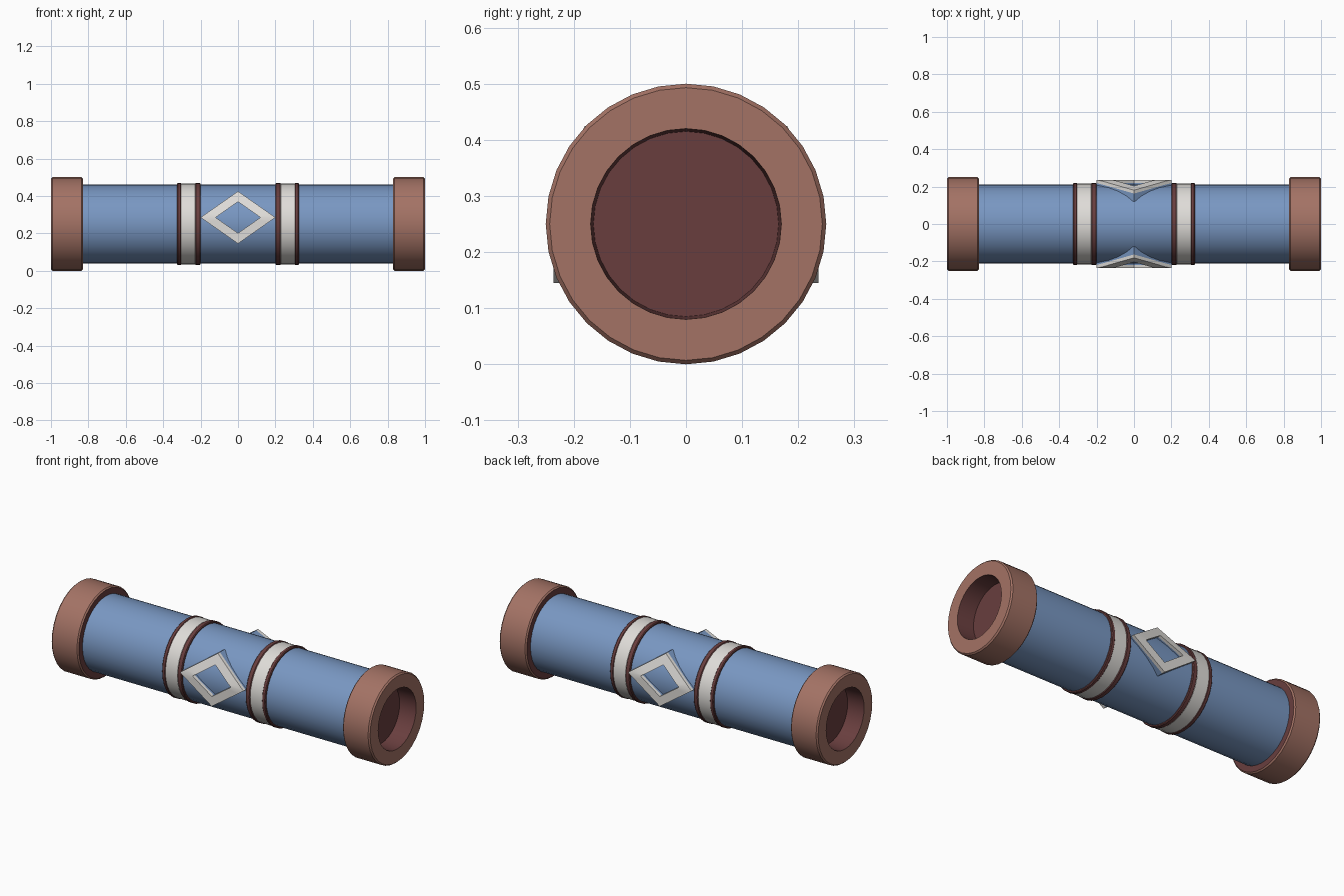
import bpy, bmesh, math

if "Cube" in bpy.data.objects:
    bpy.data.objects.remove(bpy.data.objects["Cube"], do_unlink=True)

AXIS_Z = 0.25


def material(name, color):
    m = bpy.data.materials.new(name)
    m.use_nodes = True
    m.diffuse_color = (*color, 1)
    m.node_tree.nodes["Principled BSDF"].inputs["Base Color"].default_value = (*color, 1)
    return m


BLUE = material("blue", (0.19, 0.31, 0.54))
BROWN = material("clay_brown", (0.37, 0.17, 0.13))
DARK = material("dark_red", (0.14, 0.048, 0.048))
WHITE = material("off_white", (0.74, 0.72, 0.69))


def finish(name, bm, mats, angle=35):
    bmesh.ops.recalc_face_normals(bm, faces=bm.faces)
    mesh = bpy.data.meshes.new(name)
    bm.to_mesh(mesh)
    bm.free()
    for m in mats:
        mesh.materials.append(m)
    ob = bpy.data.objects.new(name, mesh)
    bpy.context.collection.objects.link(ob)
    bpy.ops.object.select_all(action='DESELECT')
    ob.select_set(True)
    bpy.context.view_layer.objects.active = ob
    bpy.ops.object.shade_smooth_by_angle(angle=math.radians(angle))
    return ob


def lathe(name, profile, mats, slots=None, closed=False, sides=32):
    """Turn an (x, radius) profile around the long axis; slots colour its segments."""
    bm = bmesh.new()
    rings = []
    for x, r in profile:
        if r == 0:
            rings.append([bm.verts.new((x, 0, AXIS_Z))] * sides)
        else:
            turn = [2 * math.pi * i / sides for i in range(sides)]
            rings.append([bm.verts.new((x, r * math.sin(a), AXIS_Z + r * math.cos(a)))
                          for a in turn])
    pairs = list(zip(rings, rings[1:]))
    if closed:
        pairs.append((rings[-1], rings[0]))
    for s, (p, q) in enumerate(pairs):
        for i in range(sides):
            j = (i + 1) % sides
            loop = list(dict.fromkeys((p[i], p[j], q[j], q[i])))
            bm.faces.new(loop).material_index = slots[s] if slots else 0
    return finish(name, bm, mats)


def ring(name, x0, x1, r, mat):
    b = 0.004
    lathe(name, [(x0, 0.19), (x0, r - b), (x0 + b, r), (x1 - b, r), (x1, r - b), (x1, 0.19)],
          [mat], closed=True)


# Tube
lathe("tube_body", [(-0.85, 0), (-0.85, 0.21), (0.85, 0.21), (0.85, 0)], [BLUE])

# End caps and bands on both sides
for side, s in (("left", 1), ("right", -1)):
    cap = [(0.83, 0), (0.83, 0.243), (0.837, 0.25), (0.992, 0.25), (1, 0.243),
           (1, 0.17), (0.9, 0.165), (0.9, 0)]
    lathe(side + "_end_cap", [(s * x, r) for x, r in cap], [BROWN, DARK],
          slots=[1, 0, 0, 0, 0, 1, 1])
    for part, a, b, r, mat in (("inner_trim", 0.2, 0.228, 0.22, DARK),
                               ("band", 0.225, 0.308, 0.217, WHITE),
                               ("outer_trim", 0.303, 0.325, 0.22, DARK)):
        ring(side + "_" + part, min(s * a, s * b), max(s * a, s * b), r, mat)


# Diamond frames, bent inwards towards the top
def diamond(name, s):
    bm = bmesh.new()
    corners = [(0.2, 0), (0, 0.14), (-0.2, 0), (0, -0.14)]
    steps = 6
    path = []
    for (ax, az), (bx, bz) in zip(corners, corners[1:] + corners[:1]):
        for k in range(steps):
            t = k / steps
            path.append((ax + (bx - ax) * t, az + (bz - az) * t))
    # cross-section: scale, depth below the face, or None for the buried back
    section = [(1, None), (1, 0.018), (1, 0), (0.6, 0), (0.6, 0.018), (0.6, None)]
    slots = [0, 1, 1, 1, 0, 0]
    loops = []
    for px, pz in path:
        loop = []
        for scale, depth in section:
            z = 0.285 + pz * scale
            face = 0.236 - max(0, z - 0.29) * 0.41
            y = 0.12 if depth is None else face - depth
            loop.append(bm.verts.new((px * scale, s * y, z)))
        loops.append(loop)
    n = len(section)
    for p, q in zip(loops, loops[1:] + loops[:1]):
        for i in range(n):
            j = (i + 1) % n
            bm.faces.new((p[i], p[j], q[j], q[i])).material_index = slots[i]
    finish(name, bm, [BLUE, WHITE])


diamond("front_diamond_frame", -1)
diamond("back_diamond_frame", 1)
